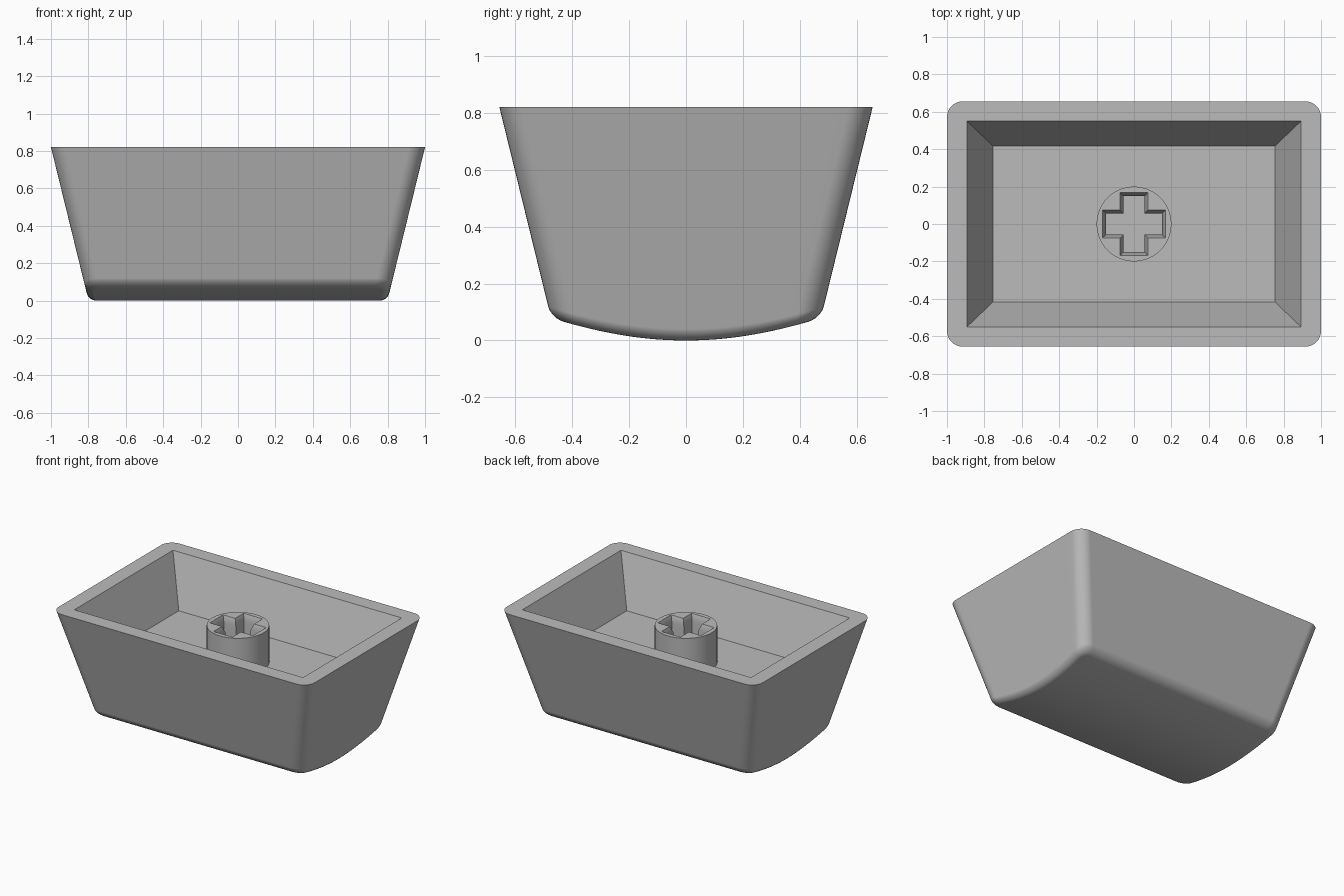
import bpy
import bmesh
from math import cos, sin, pi, radians, sqrt

if "Cube" in bpy.data.objects:
    bpy.data.objects.remove(bpy.data.objects["Cube"], do_unlink=True)

HEIGHT, SLOPE = 0.82, 0.245      # rim height, wall draft
FLOOR, STEM_TOP = 0.48, 0.74
CORNER, FILLET = 0.085, 0.04
DISH = 1.46                      # radius of the curved underside
ARC, STRIPS = 8, 20

grey = bpy.data.materials.new("grey plastic")
grey.use_nodes = True
colour = (0.5, 0.5, 0.5, 1)
grey.diffuse_color = colour
grey.node_tree.nodes["Principled BSDF"].inputs["Base Color"].default_value = colour


def loft(name, rings, strip_base=False):
    """Skin closed rings from bottom to top and cap both ends."""
    bm = bmesh.new()
    rows = [[bm.verts.new(p) for p in ring] for ring in rings]
    n = len(rows[0])
    for low, high in zip(rows, rows[1:]):
        for i in range(n):
            j = (i + 1) % n
            bm.faces.new((low[i], low[j], high[j], high[i]))
    bm.faces.new(rows[-1])
    base = rows[0]
    if strip_base:
        for i in range(n // 2 - 1):
            bm.faces.new((base[i], base[n - 1 - i], base[n - 2 - i], base[i + 1]))
    else:
        bm.faces.new(base[::-1])
    bmesh.ops.recalc_face_normals(bm, faces=bm.faces)
    mesh = bpy.data.meshes.new(name)
    bm.to_mesh(mesh)
    bm.free()
    mesh.materials.append(grey)
    obj = bpy.data.objects.new(name, mesh)
    bpy.context.collection.objects.link(obj)
    return obj


def underside(y):
    return DISH - sqrt(DISH ** 2 - y ** 2)


def wall_ring(inset=0, lift=None):
    """Rounded rectangle on the drafted wall; lift follows the curved underside."""
    quarter = [pi / 2 * k / ARC for k in range(ARC + 1)]
    # Each entry: corner-centre fraction in y, then arc direction
    side = [(-1, sin(a), -cos(a)) for a in quarter]
    side += [(2 * k / STRIPS - 1, 1, 0) for k in range(1, STRIPS)]
    side += [(1, cos(a), sin(a)) for a in quarter]
    radius = CORNER - inset
    right = []
    for t, dx, dy in side:
        z = HEIGHT
        if lift is not None:
            half_y = 0.656 - SLOPE * (HEIGHT - 0.08)
            z = underside(t * (half_y - CORNER) + dy * radius) + lift
        drop = SLOPE * (HEIGHT - z)
        right.append((1 - drop - CORNER + dx * radius,
                      t * (0.656 - drop - CORNER) + dy * radius, z))
    return right + [(-x, y, z) for x, y, z in reversed(right)]


def rectangle(hx, hy, z):
    return [(-hx, -hy, z), (hx, -hy, z), (hx, hy, z), (-hx, hy, z)]


def cross(w, r, z):
    quad = [(r, -w), (r, w), (w, w)]
    points = []
    for _ in range(4):
        points += quad
        quad = [(-y, x) for x, y in quad]
    return [(x, y, z) for x, y in points]


def circle(r, z, n=64):
    return [(r * cos(2 * pi * k / n), r * sin(2 * pi * k / n), z) for k in range(n)]


# Tapered shell with a filleted, curved underside
angles = [pi / 2 * k / 6 for k in range(6, -1, -1)]
rings = [wall_ring(FILLET * (1 - cos(a)), FILLET * (1 - sin(a))) for a in angles]
keycap = loft("keycap_shell", rings + [wall_ring()], strip_base=True)

# Cavity, round stem and chamfered cross socket
grow = 0.02
cavity = loft("cavity_cutter", [rectangle(0.755, 0.418, FLOOR),
                                rectangle(0.893, 0.55, HEIGHT),
                                rectangle(0.893, 0.55, HEIGHT + grow)])
stem = loft("stem", [circle(0.2, FLOOR - 0.1), circle(0.2, STEM_TOP)])
socket = loft("socket_cutter", [cross(0.057, 0.15, FLOOR),
                                cross(0.057, 0.15, STEM_TOP - 0.045),
                                cross(0.074, 0.168, STEM_TOP),
                                cross(0.074, 0.168, STEM_TOP + grow)])

bpy.context.view_layer.objects.active = keycap
for tool, action in ((cavity, "DIFFERENCE"), (stem, "UNION"), (socket, "DIFFERENCE")):
    mod = keycap.modifiers.new(tool.name, "BOOLEAN")
    mod.operation, mod.object, mod.solver = action, tool, "EXACT"
    bpy.ops.object.modifier_apply(modifier=mod.name)
    bpy.data.objects.remove(tool, do_unlink=True)

# Smooth the rounded edges, keep the rim and cavity crisp
bpy.ops.object.select_all(action="DESELECT")
keycap.select_set(True)
bpy.ops.object.shade_smooth_by_angle(angle=radians(30))
weighted = keycap.modifiers.new("weighted_normals", "WEIGHTED_NORMAL")
weighted.keep_sharp = True
